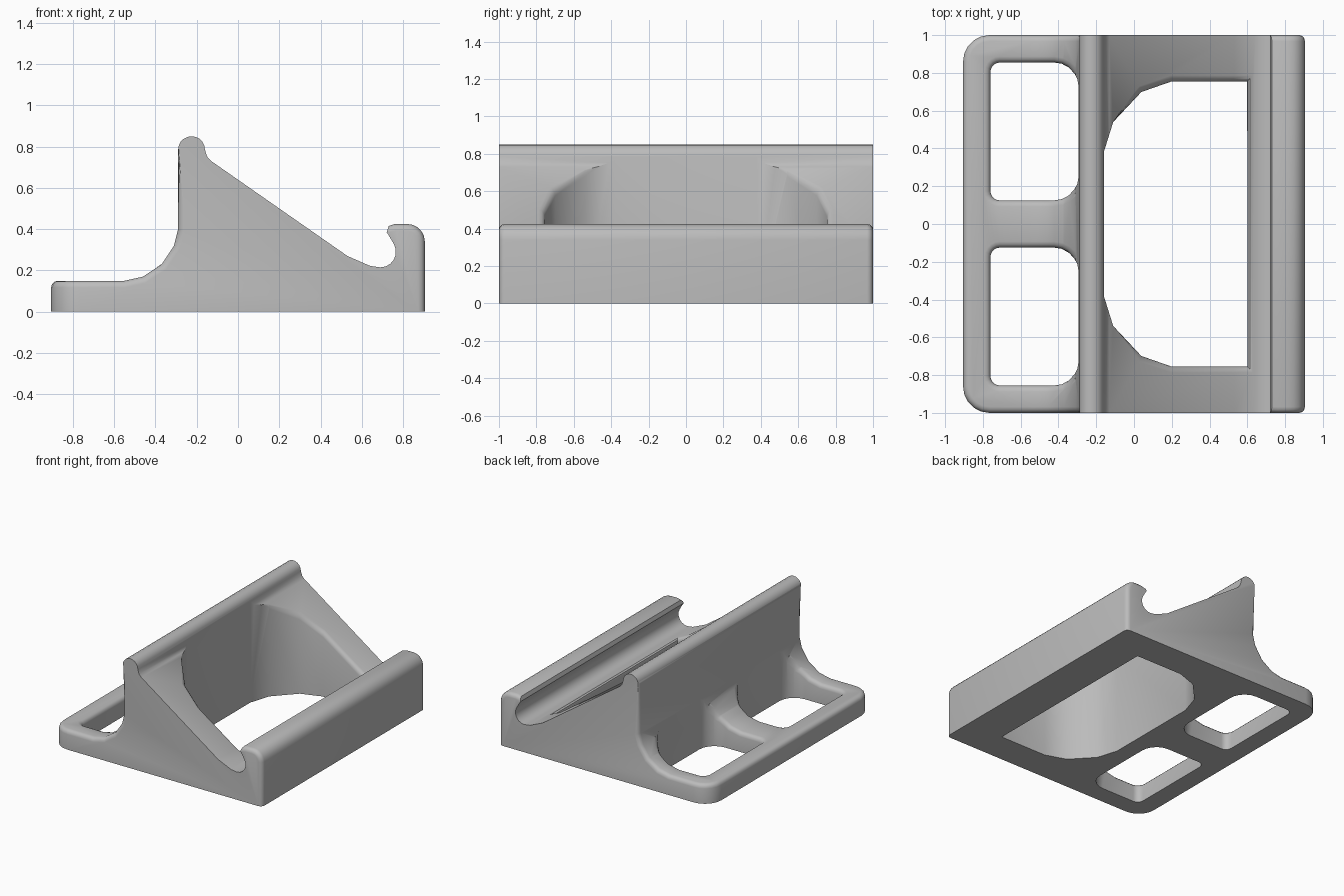
import bpy, bmesh, math
from mathutils import Vector

cube = bpy.data.objects.get("Cube")
if cube:
    bpy.data.objects.remove(cube, do_unlink=True)

grey = bpy.data.materials.new("plain grey")
grey.use_nodes = True
GREY = (0.5, 0.5, 0.5, 1)
grey.diffuse_color = GREY
grey.node_tree.nodes["Principled BSDF"].inputs["Base Color"].default_value = GREY


def arc(cx, cy, r, start, end, n):
    steps = [math.radians(start + (end - start) * i / n) for i in range(n + 1)]
    return [(cx + r * math.cos(a), cy + r * math.sin(a)) for a in steps]


def prism(name, points, depth):
    """Extrude a closed outline of 3D points along a vector."""
    bm = bmesh.new()
    face = bm.faces.new([bm.verts.new(p) for p in points])
    new = bmesh.ops.extrude_face_region(bm, geom=[face])["geom"]
    bmesh.ops.translate(bm, vec=Vector(depth),
                        verts=[v for v in new if isinstance(v, bmesh.types.BMVert)])
    bmesh.ops.recalc_face_normals(bm, faces=bm.faces[:])
    mesh = bpy.data.meshes.new(name)
    bm.to_mesh(mesh)
    bm.free()
    obj = bpy.data.objects.new(name, mesh)
    bpy.context.collection.objects.link(obj)
    return obj


def is_upright(edge):
    a, b = (v.co for v in edge.verts)
    return (a - b).xy.length < 0.001


# Side profile: flange, sweep, back wall, slope, trough and front lip
profile = [(-0.905, 0), (-0.905, 0.15), (-0.55, 0.15), (-0.46, 0.17),
           (-0.37, 0.23), (-0.31, 0.32), (-0.29, 0.4)]
profile += arc(-0.225, 0.785, 0.065, 180, 0, 10)
profile += [(-0.15, 0.752), (-0.13, 0.73), (0.53, 0.27), (0.64, 0.222)]
profile += arc(0.69, 0.29, 0.075, -90, 30, 6)
profile += [(0.735, 0.362), (0.72, 0.385), (0.73, 0.415), (0.76, 0.425)]
profile += arc(0.82, 0.34, 0.085, 90, 0, 5)
profile += [(0.905, 0)]
stand = prism("stand", [(x, -1, z) for x, z in profile], (0, 2, 0))
stand.data.materials.append(grey)

# Rounded outer corners of the flange
bm = bmesh.new()
bm.from_mesh(stand.data)
corners = [e for e in bm.edges if is_upright(e) and e.verts[0].co.x < -0.9]
bmesh.ops.bevel(bm, geom=corners, offset=0.14, segments=5, profile=0.5, affect='EDGES')
bm.to_mesh(stand.data)
bm.free()

# Main opening through the slope
half = [(0.6, 0.755), (0.2, 0.755), (0.04, 0.7), (-0.11, 0.54), (-0.16, 0.38)]
opening = half + [(x, -y) for x, y in reversed(half)]
cutters = [prism("opening_cutter", [(x, y, -0.2) for x, y in opening], (0, 0, 1.4))]

# Two windows in the flange
window = arc(-0.71, 0.175, 0.05, 270, 180, 5) + arc(-0.71, 0.805, 0.05, 180, 90, 5)
window += arc(-0.423, 0.725, 0.13, 90, 0, 5) + arc(-0.423, 0.255, 0.13, 0, -90, 5)
for side, name in ((1, "rear_window_cutter"), (-1, "front_window_cutter")):
    cutters.append(prism(name, [(x, side * y, -0.2) for x, y in window], (0, 0, 1.4)))

for cutter in cutters:
    cutter.hide_render = True
    mod = stand.modifiers.new(cutter.name, 'BOOLEAN')
    mod.operation, mod.solver, mod.object = 'DIFFERENCE', 'EXACT', cutter
bpy.context.view_layer.update()
evaluated = stand.evaluated_get(bpy.context.evaluated_depsgraph_get())
cut_mesh = bpy.data.meshes.new_from_object(evaluated)
stand.modifiers.clear()
stand.data = cut_mesh
for cutter in cutters:
    bpy.data.objects.remove(cutter, do_unlink=True)


def soft(edge):
    """Pick the rims that are rounded over."""
    if len(edge.link_faces) != 2 or edge.calc_face_angle(0) < 0.6:
        return False
    mid = (edge.verts[0].co + edge.verts[1].co) / 2
    walls = [abs(f.normal.z) < 0.02 for f in edge.link_faces]
    outer = abs(mid.y) > 0.98
    if mid.x < -0.285 and 0.1 < mid.z < 0.79:
        return any(walls) and (outer or not is_upright(edge))
    if mid.x > 0.72 and outer:
        return mid.z > 0.41 or (mid.x > 0.82 and mid.z > 0.1)
    return (-0.1 < mid.x < 0.62 and abs(mid.y) < 0.9 and mid.z > 0.1
            and walls.count(True) == 1)


bm = bmesh.new()
bm.from_mesh(stand.data)
bmesh.ops.remove_doubles(bm, verts=bm.verts[:], dist=0.0005)
bmesh.ops.bevel(bm, geom=[e for e in bm.edges if soft(e)], offset=0.032,
                segments=3, profile=0.5, affect='EDGES', clamp_overlap=False)
bm.to_mesh(stand.data)
bm.free()

bpy.ops.object.select_all(action='DESELECT')
stand.select_set(True)
bpy.context.view_layer.objects.active = stand
bpy.ops.object.shade_smooth_by_angle(angle=math.radians(38))
